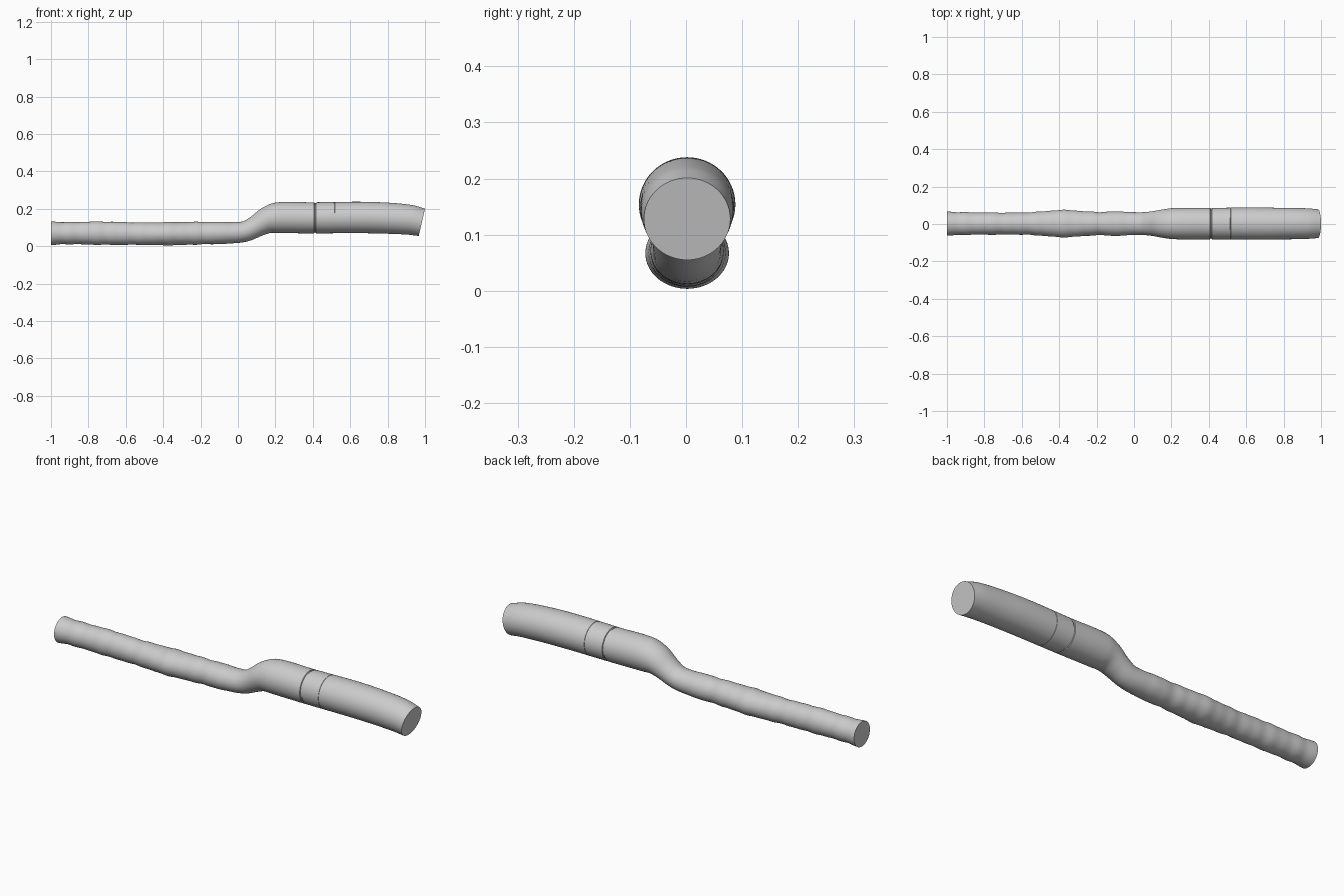
import bpy
import bmesh
import math
from mathutils import Vector

cube = bpy.data.objects.get("Cube")
if cube:
    bpy.data.objects.remove(cube)

SIDES = 64
STEPS = 240

# Sweep stations: x, centre height, half width, half height, lean in degrees
STATIONS = [
    (-1.0, .069, .065, .064, 0),
    (-.93, .070, .061, .059, 0),
    (-.73, .070, .059, .062, 0),
    (-.6, .068, .059, .060, 0),
    (-.5, .067, .064, .060, 0),
    (-.38, .067, .073, .062, 0),
    (-.2, .070, .062, .060, 0),
    (-.1, .071, .065, .059, 0),
    (0, .074, .061, .056, 6),
    (.05, .083, .061, .055, 22),
    (.1, .108, .066, .059, 30),
    (.15, .137, .075, .070, 20),
    (.21, .152, .083, .082, 5),
    (.4, .152, .084, .083, 0),
    (.65, .154, .086, .084, -1),
    (.8, .150, .084, .083, -4),
    (.92, .141, .082, .080, -9),
    (.983, .128, .077, .075, -13),
]


def station_at(x):
    """Smoothly interpolate the sweep stations at x."""
    i = 0
    while i < len(STATIONS) - 2 and x > STATIONS[i + 1][0]:
        i += 1
    a, b = STATIONS[i], STATIONS[i + 1]
    before = STATIONS[max(i - 1, 0)]
    after = STATIONS[min(i + 2, len(STATIONS) - 1)]
    span = b[0] - a[0]
    t = (x - a[0]) / span
    values = []
    for k in range(1, len(a)):
        slope_a = (b[k] - before[k]) / (b[0] - before[0]) * span
        slope_b = (after[k] - a[k]) / (after[0] - a[0]) * span
        values.append((2*t**3 - 3*t**2 + 1) * a[k] + (t**3 - 2*t**2 + t) * slope_a
                      + (3*t**2 - 2*t**3) * b[k] + (t**3 - t**2) * slope_b)
    return values


def ripple(x):
    """Gentle uneven rings along the narrow half."""
    fade = min(1, max(0, -x * 8))
    return fade * (.0009 * math.sin(47 * x) + .0007 * math.sin(83 * x + 1))


def add_ring(bm, x, dip=0):
    z, wide, high, lean = station_at(x)
    lean = math.radians(lean)
    swell = ripple(x) - dip
    ring = []
    for i in range(SIDES):
        angle = math.tau * i / SIDES
        up = (high + swell) * math.sin(angle)
        side = (wide + swell) * math.cos(angle)
        ring.append(bm.verts.new(Vector((x - up * math.sin(lean), side + .002,
                                         z + up * math.cos(lean)))))
    return ring


# Ring positions, with narrow grooves on both edges of the collar
start, end = STATIONS[0][0], STATIONS[-1][0]
grooves = [(.412, .005, .004), (.515, .002, .0015)]
rings = [(start + (end - start) * i / STEPS, 0) for i in range(STEPS + 1)]
for centre, half, depth in grooves:
    rings = [r for r in rings if abs(r[0] - centre) > half * 1.4]
    rings += [(centre - half, 0), (centre - half * .6, depth),
              (centre + half * .6, depth), (centre + half, 0)]
rings.sort()

# Skin the tube and close both ends
bm = bmesh.new()
loops = [add_ring(bm, x, dip) for x, dip in rings]
for a, b in zip(loops, loops[1:]):
    for i in range(SIDES):
        j = (i + 1) % SIDES
        bm.faces.new((a[i], a[j], b[j], b[i]))
bm.faces.new(loops[0])
bm.faces.new(loops[-1])
bmesh.ops.recalc_face_normals(bm, faces=bm.faces)
mesh = bpy.data.meshes.new("bent_tube")
bm.to_mesh(mesh)
bm.free()
tube = bpy.data.objects.new("bent_tube", mesh)
bpy.context.collection.objects.link(tube)

# Plain grey finish
grey = bpy.data.materials.new("light_grey")
grey.use_nodes = True
colour = (.6, .6, .6, 1)
grey.diffuse_color = colour
grey.node_tree.nodes["Principled BSDF"].inputs["Base Color"].default_value = colour
mesh.materials.append(grey)

bpy.ops.object.select_all(action='DESELECT')
tube.select_set(True)
bpy.context.view_layer.objects.active = tube
bpy.ops.object.shade_smooth_by_angle(angle=math.radians(35))
